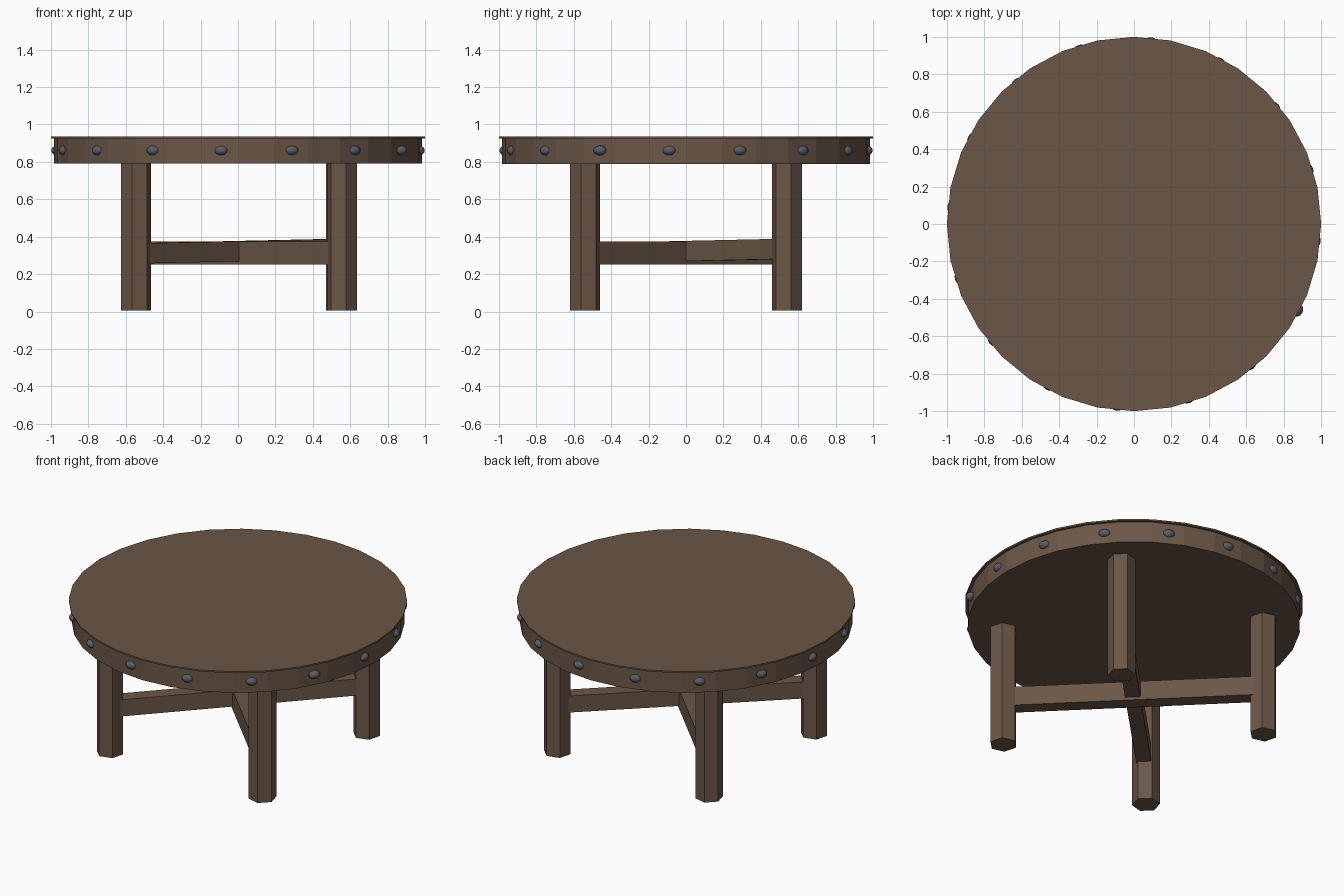
import bpy
import math
from mathutils import Matrix

if "Cube" in bpy.data.objects:
    bpy.data.objects.remove(bpy.data.objects["Cube"])


def material(name, rgb):
    m = bpy.data.materials.new(name)
    m.diffuse_color = (*rgb, 1)
    m.use_nodes = True
    m.node_tree.nodes["Principled BSDF"].inputs["Base Color"].default_value = m.diffuse_color
    return m


wood = material("dark brown wood", (0.147, 0.094, 0.063))
iron = material("grey iron", (0.105, 0.110, 0.135))


def finish(name, mat):
    ob = bpy.context.object
    ob.name = name
    ob.data.materials.append(mat)
    return ob


def prism(name, sides, radius, z0, z1, x=0, y=0, start=0):
    """Upright prism whose first corner points along angle start."""
    bpy.ops.mesh.primitive_cylinder_add(
        vertices=sides, radius=radius, depth=z1 - z0, location=(x, y, (z0 + z1) / 2))
    ob = finish(name, wood)
    # primitive cylinders start their first corner on +y
    ob.rotation_euler.z = start - math.pi / 2
    return ob


# Tabletop: thick rim and a thin, slightly wider lid
prism("tabletop_rim", 32, 0.983, 0.79, 0.926)
prism("tabletop_lid", 32, 1.0, 0.926, 0.936)

# Hexagonal legs, each with a flat side facing outward
for name, x, y in (("front_left_leg", -0.545, -0.54), ("front_right_leg", 0.555, -0.54),
                   ("back_left_leg", -0.545, 0.54), ("back_right_leg", 0.55, 0.54)):
    out = math.atan2(math.copysign(1, y), math.copysign(1, x))
    prism(name, 6, 0.083, 0.005, 0.80, x, y, out + math.pi / 6)


# Crossed diagonal braces, one of them slightly tilted
def brace(name, angle, z, height, tilt):
    bpy.ops.mesh.primitive_cube_add(size=1)
    ob = finish(name, wood)
    ob.data.transform(Matrix.Diagonal((1.44, 0.09, height, 1)))
    ob.rotation_euler = (0, -tilt, angle)
    ob.location = (0.005, 0, z)


brace("level_brace", math.radians(-45), 0.313, 0.125, 0)
brace("tilted_brace", math.radians(45), 0.323, 0.108, math.radians(0.9))

# Iron studs around the rim
for i in range(16):
    a = math.radians(-95.3 + 22.5 * i)
    r = 0.988 if i == 3 else 0.973
    bpy.ops.mesh.primitive_uv_sphere_add(
        segments=12, ring_count=8, radius=1,
        location=(r * math.cos(a), r * math.sin(a), 0.861), rotation=(0, 0, a))
    stud = finish(f"rim_stud_{i + 1}", iron)
    stud.scale = (0.029, 0.036, 0.026)
    bpy.ops.object.shade_smooth()
